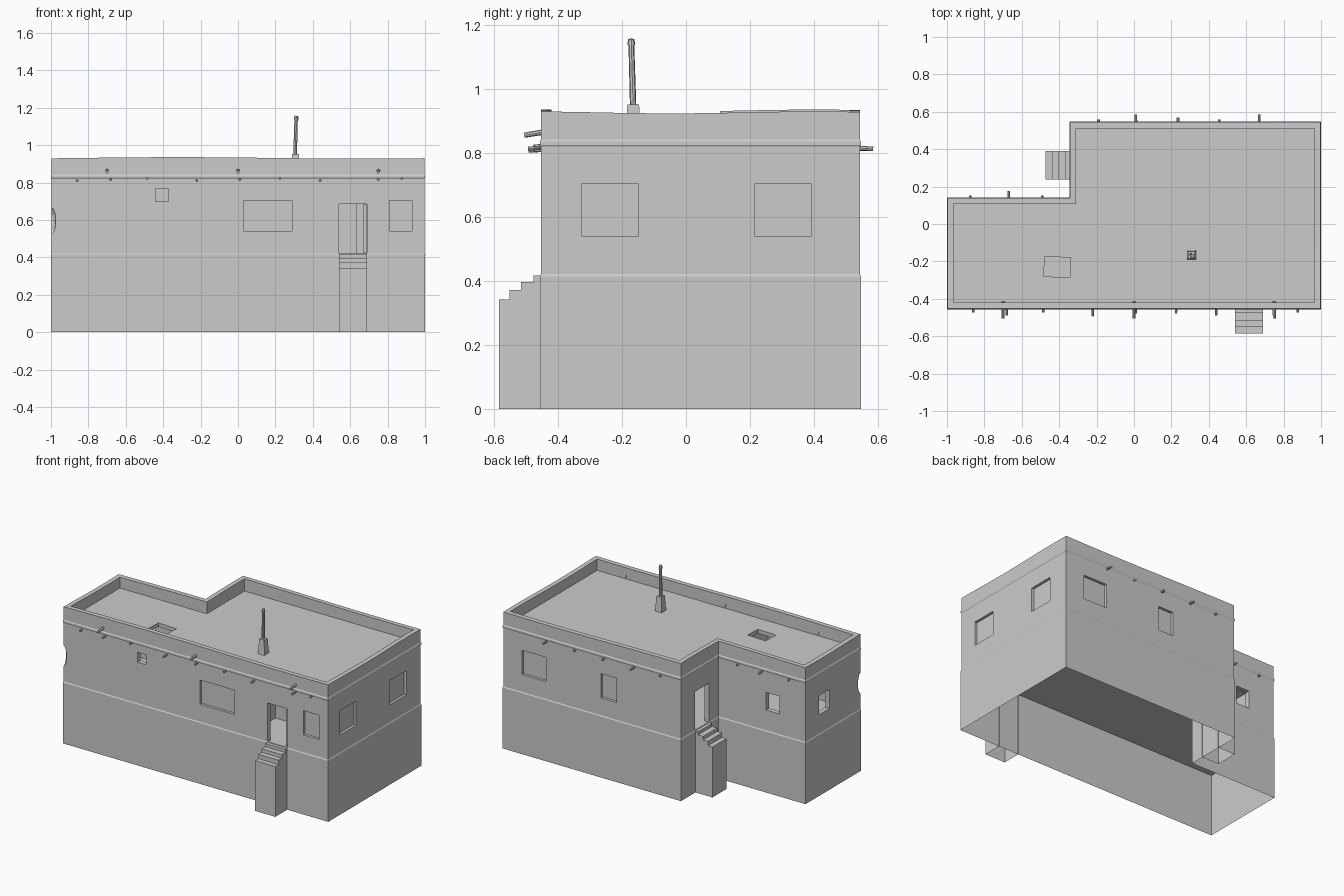
import bpy, bmesh, math
from mathutils import Vector, Matrix

if "Cube" in bpy.data.objects:
    bpy.data.objects.remove(bpy.data.objects["Cube"])


def finish(name, bm):
    bmesh.ops.recalc_face_normals(bm, faces=bm.faces)
    me = bpy.data.meshes.new(name)
    bm.to_mesh(me)
    bm.free()
    ob = bpy.data.objects.new(name, me)
    bpy.context.collection.objects.link(ob)
    return ob


def add_box(bm, x0, x1, y0, y1, z0, z1, turn=0):
    m = (Matrix.Translation(((x0 + x1) / 2, (y0 + y1) / 2, (z0 + z1) / 2))
         @ Matrix.Rotation(turn, 4, 'Z') @ Matrix.Diagonal((x1 - x0, y1 - y0, z1 - z0, 1)))
    bmesh.ops.create_cube(bm, size=1, matrix=m)


def boxes(name, items):
    bm = bmesh.new()
    for b in items:
        add_box(bm, *b)
    return finish(name, bm)


def outline(d, n=1):
    """L-shaped plan, inset by d, n points per edge."""
    c = [(-1 + d, -.457 + d), (1 - d, -.457 + d), (1 - d, .547 - d),
         (-.345 + d, .547 - d), (-.345 + d, .142 - d), (-1 + d, .142 - d)]
    pts = []
    for i, p in enumerate(c):
        a, b = Vector(p), Vector(c[(i + 1) % 6])
        pts += [a.lerp(b, k / n) for k in range(n)]
    return pts


def wave(p):
    return .929 + .004 * math.sin(3.2 * p.x + 2.6) + .003 * math.cos(7 * (p.y - .4))


def loft(name, profile, n=1, closed=False):
    """Sweep (inset, height) rows round the plan; height None is the wavy top."""
    bm = bmesh.new()
    rows = [[bm.verts.new((p.x, p.y, wave(p) if z is None else z)) for p in outline(d, n)]
            for d, z in profile]
    for r in range(len(rows) if closed else len(rows) - 1):
        a, b = rows[r], rows[(r + 1) % len(rows)]
        for i in range(len(a)):
            j = (i + 1) % len(a)
            bm.faces.new((a[i], a[j], b[j], b[i]))
    bmesh.ops.dissolve_limit(bm, angle_limit=.001, verts=bm.verts, edges=bm.edges)
    return finish(name, bm)


def plan_slab(name, d, z, thick=0):
    bm = bmesh.new()
    f = bm.faces.new([bm.verts.new((p.x, p.y, z)) for p in outline(d)])
    if thick:
        g = bmesh.ops.extrude_face_region(bm, geom=[f])['geom']
        bmesh.ops.translate(bm, vec=(0, 0, thick),
                            verts=[v for v in g if isinstance(v, bmesh.types.BMVert)])
    return finish(name, bm)


def cut(ob, cutter):
    m = ob.modifiers.new('cut', 'BOOLEAN')
    m.operation, m.solver, m.object = 'DIFFERENCE', 'EXACT', cutter
    bpy.context.view_layer.objects.active = ob
    bpy.ops.object.modifier_apply(modifier='cut')
    bpy.data.objects.remove(cutter)


def rod(bm, a, b, r0, r1, sides=8):
    a, b = Vector(a), Vector(b)
    m = (Matrix.Translation((a + b) / 2)
         @ (b - a).to_track_quat('Z', 'Y').to_matrix().to_4x4())
    bmesh.ops.create_cone(bm, cap_ends=True, segments=sides, radius1=r0, radius2=r1,
                          depth=(b - a).length, matrix=m)


# Base, upper walls with moulded band and wavy parapet
loft('base_walls', [(0, 0), (0, .415), (.004, .422)])
walls = loft('upper_walls', [(.004, .42), (.004, .82), (0, .826), (0, .836), (.004, .842),
                             (.004, None), (.036, None), (.036, .42)], n=16, closed=True)

# Openings: wall side, span along wall, heights, glazed or open
planes = {'front': (-.453, 1), 'right': (.996, -1), 'left': (-.996, 1),
          'back': (.543, -1), 'wing_back': (.138, -1), 'notch': (-.341, 1)}


def opening(side, a, b, z0, z1, d0, d1):
    p, s = planes[side]
    lo, hi = sorted((p + s * d0, p + s * d1))
    return ((a, b, lo, hi, z0, z1) if side in ('front', 'back', 'wing_back')
            else (lo, hi, a, b, z0, z1))


glazed = [('front', .03, .29), ('front', .81, .93), ('right', -.325, -.15),
          ('right', .215, .39), ('back', .675, .855), ('back', .145, .26)]
glazed = [g + (.54, .705) for g in glazed]
open_holes = [('front', -.44, -.375, .70, .768), ('left', -.12, -.01, .55, .68),
              ('wing_back', -.80, -.70, .56, .68),
              ('front', .54, .69, .41, .685), ('notch', .24, .39, .41, .685)]
cut(walls, boxes('cutter', [opening(*o, -.03, .06) for o in glazed + open_holes]))
boxes('window_panes', [opening(*g, .018, .026) for g in glazed])

# Eroded hollow in the front left corner
bm = bmesh.new()
bmesh.ops.create_icosphere(bm, subdivisions=2, radius=1, matrix=Matrix.Translation(
    (-1.0, -.457, .595)) @ Matrix.Diagonal((.027, .03, .075, 1)))
cut(walls, finish('cutter', bm))

# Roof deck with open hatch, floor, partitions with doorways
deck = plan_slab('roof_deck', .034, .825, .027)
cut(deck, boxes('cutter', [(-.48, -.34, -.283, -.177, .7, .95, -.04)]))
plan_slab('floor', .003, .42)
boxes('partitions', [
    (-.325, -.295, -.42, -.33, .42, .825), (-.325, -.295, -.06, .12, .42, .825),
    (-.325, -.295, -.33, -.06, .69, .825), (.35, .38, -.42, .51, .42, .825),
    (.38, .49, -.14, -.11, .42, .825), (.63, .96, -.14, -.11, .42, .825),
    (.49, .63, -.14, -.11, .69, .825)])
boxes('open_door', [(.668, .688, -.44, -.30, .425, .683)])


def stairs(name, matrix):
    """Stepped block, open underneath; local x is width, local y is outward."""
    prof = [(0, 0), (.13, 0), (.13, .343), (.096, .343), (.096, .373), (.06, .373),
            (.06, .397), (.022, .397), (.022, .418), (0, .418)]
    bm = bmesh.new()
    l, r = [[bm.verts.new((x, y, z)) for y, z in prof] for x in (-.076, .076)]
    bm.faces.new(l)
    bm.faces.new(r)
    for i in range(1, len(prof) - 1):
        bm.faces.new((l[i], l[i + 1], r[i + 1], r[i]))
    bm.transform(matrix)
    finish(name, bm)


stairs('front_steps', Matrix.Translation((.615, -.455, 0)) @ Matrix.Rotation(math.pi, 4, 'Z'))
stairs('back_steps', Matrix.Translation((-.343, .315, 0)) @ Matrix.Rotation(math.pi / 2, 4, 'Z'))

# Projecting roof beam ends
bm = bmesh.new()
beams = [(-.86, .02), (-.68, .035), (-.485, .02), (-.22, .04), (.01, .025),
         (.225, .025), (.44, .035), (.75, .04), (.875, .02)]
for i, (x, out) in enumerate(beams):
    z = .812 + .006 * (i % 3)
    rod(bm, (x, -.43, z), (x, -.453 - out, z - .004), .007, .006)
for x, out in [(-.19, .015), (.01, .042), (.235, .025), (.455, .015), (.67, .042)]:
    rod(bm, (x, .51, .818), (x, .543 + out, .813), .008, .007)
for x, out in [(-.875, .015), (-.67, .038), (-.49, .015)]:
    rod(bm, (x, .11, .818), (x, .138 + out, .813), .008, .007)
finish('beam_ends', bm)

# Roof drain spouts
bm = bmesh.new()
for x in (-.70, 0, .75):
    rod(bm, (x, -.415, .871), (x, -.505, .856), .009, .008)
finish('roof_spouts', bm)

# Chimney: tapered block with leaning pipe and cap
bm = bmesh.new()
rod(bm, (0, 0, .85), (0, 0, .952), .035, .026, 4)
bm.transform(Matrix.Translation((.307, -.165, 0)) @ Matrix.Rotation(math.pi / 4, 4, 'Z'))
finish('chimney_block', bm)
bm = bmesh.new()
rod(bm, (.305, -.165, .94), (.311, -.171, 1.145), .010, .009)
rod(bm, (.311, -.171, 1.138), (.312, -.171, 1.157), .012, .010)
finish('chimney_pipe', bm)
